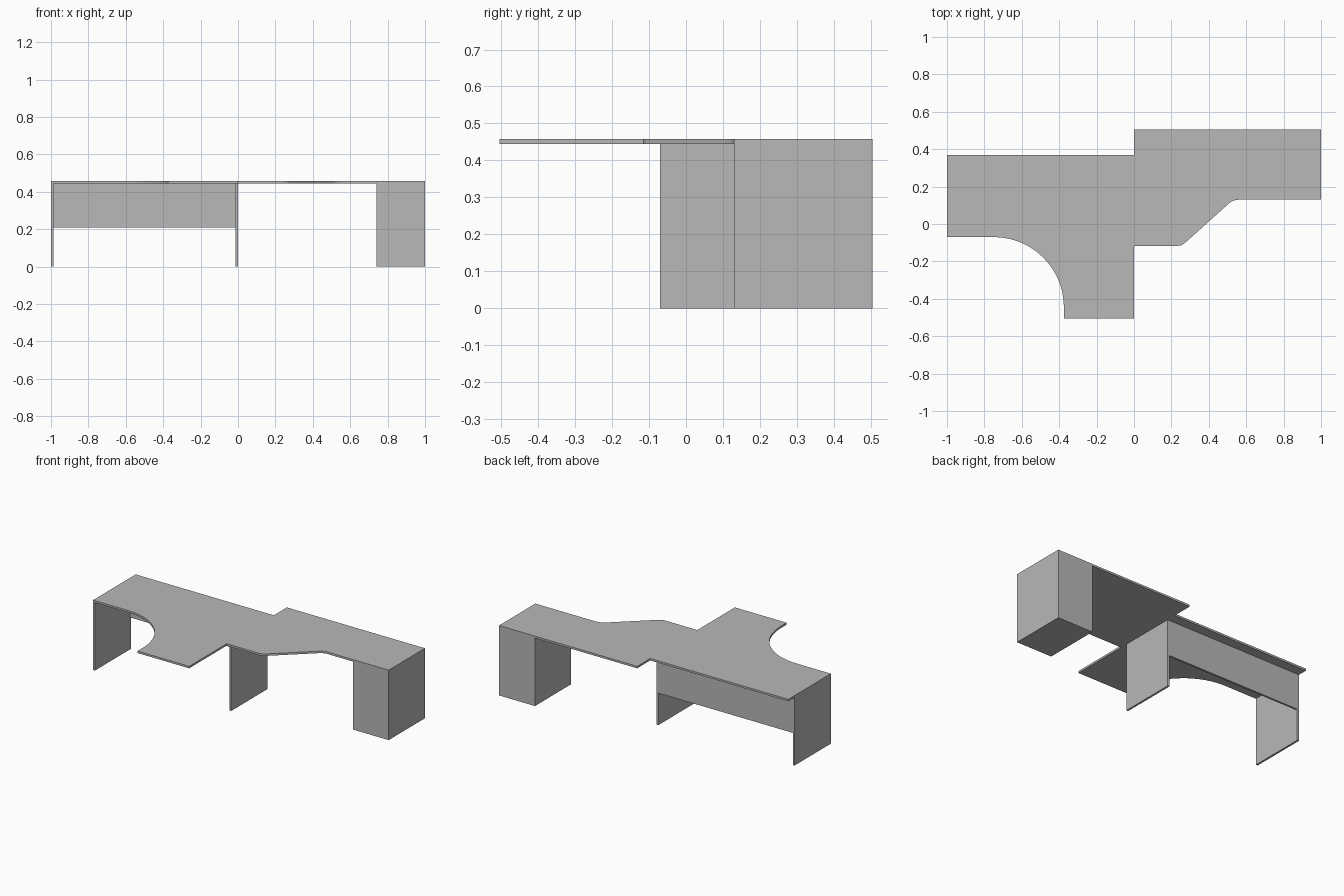
import bpy, bmesh, math
from mathutils import Vector

cube = bpy.data.objects.get("Cube")
if cube:
    bpy.data.objects.remove(cube, do_unlink=True)

grey = bpy.data.materials.new("plain grey")
grey.use_nodes = True
colour = (0.48, 0.48, 0.48, 1)
grey.diffuse_color = colour
grey.node_tree.nodes["Principled BSDF"].inputs["Base Color"].default_value = colour

HEIGHT = 0.458
BOARD = 0.013
UNDER = HEIGHT - BOARD
BACK = 0.305       # rear face of the supports
FRONT = -0.07      # front face of the supports
DEPTH = 0.505      # half of the overall depth
RETURN_Y = 0.13    # front edge of the cabinet wing


def extrude(name, outline, z0, z1):
    """Solid prism from a counter-clockwise outline."""
    bm = bmesh.new()
    face = bm.faces.new([bm.verts.new((p[0], p[1], z0)) for p in outline])
    result = bmesh.ops.extrude_face_region(bm, geom=[face])
    top = [v for v in result["geom"] if isinstance(v, bmesh.types.BMVert)]
    bmesh.ops.translate(bm, verts=top, vec=(0, 0, z1 - z0))
    bmesh.ops.recalc_face_normals(bm, faces=bm.faces)
    mesh = bpy.data.meshes.new(name)
    bm.to_mesh(mesh)
    bm.free()
    mesh.materials.append(grey)
    obj = bpy.data.objects.new(name, mesh)
    bpy.context.collection.objects.link(obj)
    return obj


def box(name, x0, x1, y0, y1, z0, z1):
    return extrude(name, [(x0, y0), (x1, y0), (x1, y1), (x0, y1)], z0, z1)


def arc(cx, cy, r, start, end, steps):
    for i in range(steps + 1):
        a = math.radians(start + (end - start) * i / steps)
        yield (cx + r * math.cos(a), cy + r * math.sin(a))


def soft_corner(before, corner, after, size, steps=4):
    """Rounded corner drawn as a short quadratic curve."""
    c = Vector(corner)
    a = c + (Vector(before) - c).normalized() * size
    b = c + (Vector(after) - c).normalized() * size
    for i in range(steps + 1):
        t = i / steps
        yield tuple(a * (1 - t) ** 2 + c * 2 * t * (1 - t) + b * t * t)


# Worktop: concave sweep on one side, angled step on the other
RADIUS = 0.375
step_y = -0.117
near, far = (0.255, step_y), (0.53, RETURN_Y)
cabinet_x = 0.74
outline = [(-1, FRONT)]
outline += arc(-2 * RADIUS, FRONT - RADIUS, RADIUS, 90, 0, 20)
outline += [(-RADIUS, -DEPTH), (0, -DEPTH), (0, step_y)]
outline += soft_corner((0, step_y), near, far, 0.025)
outline += soft_corner(near, far, (cabinet_x, RETURN_Y), 0.03)
outline += [(cabinet_x, RETURN_Y), (cabinet_x, DEPTH), (0, DEPTH), (0, 0.37), (-1, 0.37)]
extrude("worktop", outline, UNDER, HEIGHT)

# Cabinet carrying the left end
box("cabinet", cabinet_x, 1, RETURN_Y, DEPTH, 0, HEIGHT)

# Upright support panels
for name, x in (("end_panel", -1), ("middle_panel", -BOARD)):
    box(name, x, x + BOARD, FRONT, BACK, 0, UNDER)

# Modesty panel between the supports
box("modesty_panel", -1 + BOARD, -BOARD, BACK - BOARD, BACK, 0.21, UNDER)
